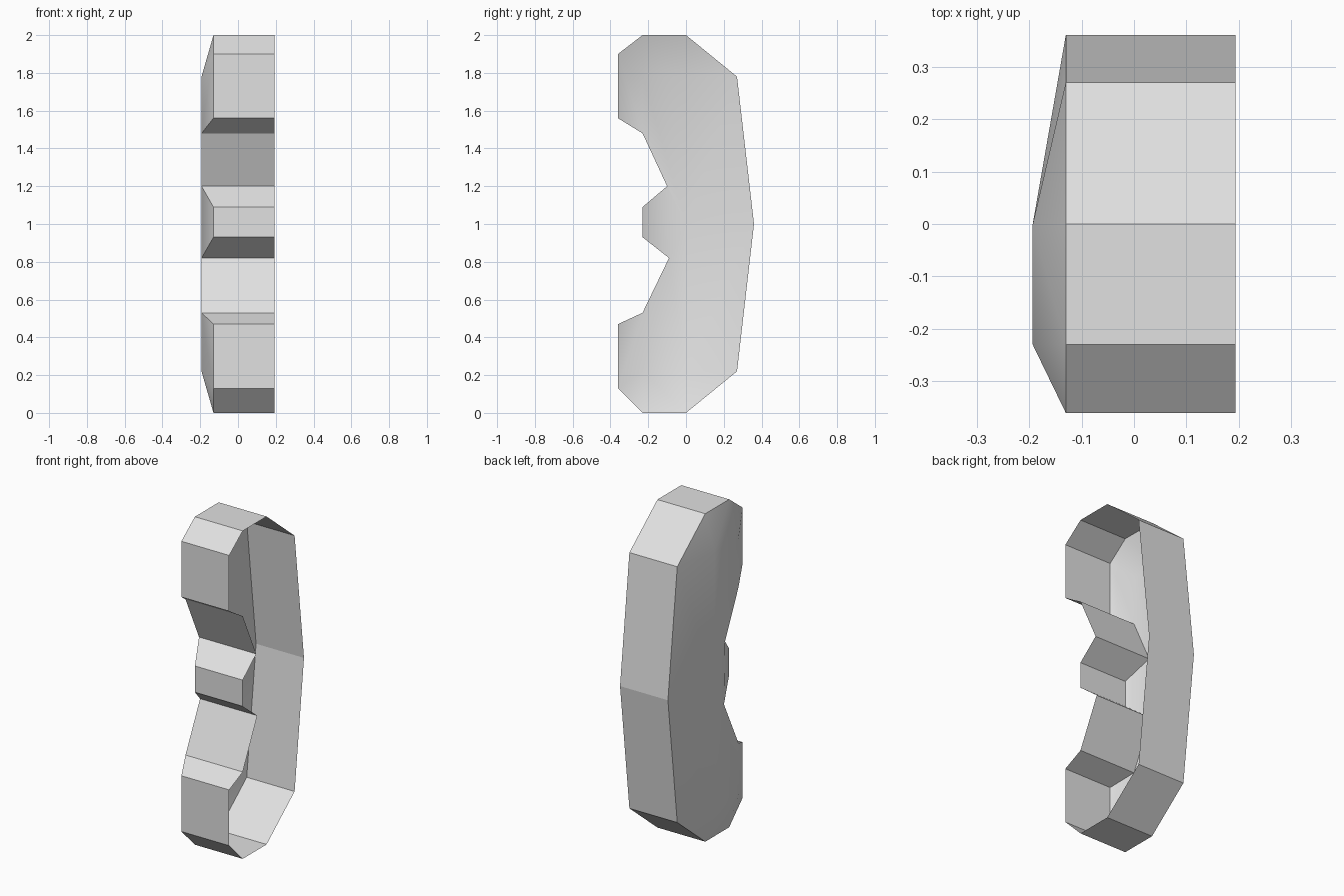
import bpy
import bmesh

cube = bpy.data.objects.get("Cube")
if cube:
    bpy.data.objects.remove(cube, do_unlink=True)

OPEN_X, EDGE_X, CAP_X = 0.193, -0.13, -0.193

# Side profile (y, z), from the top round the back to the notched front
profile = [
    (0, 2), (0.27, 1.78), (0.36, 1), (0.27, 0.22), (0, 0), (-0.23, 0),
    (-0.36, 0.13), (-0.36, 0.47), (-0.23, 0.53), (-0.09, 0.82),
    (-0.23, 0.93), (-0.23, 1.09), (-0.1, 1.2), (-0.23, 1.48),
    (-0.36, 1.56), (-0.36, 1.9), (-0.23, 2),
]
notch = {8, 9, 12, 13}  # profile points that reach the raised cap

# Raised plateau points of the cap
plateau = {"A": (0, 1.78), "B": (-0.23, 1.78), "I": (0, 1),
           "H": (0, 0.22), "G": (-0.23, 0.22)}

# Bevelled ring of the cap, then its flat middle
cap_faces = [
    (0, 1, "A"), (1, 2, "I", "A"), (2, 3, "H", "I"), (3, 4, "H"),
    (4, 5, "G", "H"), (5, 6, "G"), (6, 7, 8, "G"), (9, 10, 11, 12),
    (13, 14, 15, "B"), (15, 16, "B"), (16, 0, "A", "B"),
    ("A", "I", 12, 13, "B"), ("I", 9, 12), (8, 9, "I", "H", "G"),
]

bm = bmesh.new()
rim = [bm.verts.new((OPEN_X, y, z)) for y, z in profile]
cap = {i: bm.verts.new((CAP_X if i in notch else EDGE_X, y, z))
       for i, (y, z) in enumerate(profile)}
cap.update({k: bm.verts.new((CAP_X, y, z)) for k, (y, z) in plateau.items()})

# Flat outer wall, left open on the +x side
count = len(profile)
for i in range(count):
    j = (i + 1) % count
    bm.faces.new((rim[i], rim[j], cap[j], cap[i]))

# Smooth cap with a sharp border
caps = [bm.faces.new([cap[k] for k in keys]) for keys in cap_faces]
for face in caps:
    face.smooth = True
bmesh.ops.recalc_face_normals(bm, faces=bm.faces[:])
bm.normal_update()
if sum(f.normal.x for f in caps) > 0:
    bmesh.ops.reverse_faces(bm, faces=bm.faces[:])
for edge in bm.edges:
    if any(not f.smooth for f in edge.link_faces):
        edge.smooth = False

mesh = bpy.data.meshes.new("notched_shell")
bm.to_mesh(mesh)
bm.free()
shell = bpy.data.objects.new("notched_shell", mesh)
bpy.context.collection.objects.link(shell)

# Single light grey material
grey = bpy.data.materials.new("light_grey")
grey.use_nodes = True
colour = (0.75, 0.75, 0.75, 1)
grey.diffuse_color = colour
grey.node_tree.nodes["Principled BSDF"].inputs["Base Color"].default_value = colour
mesh.materials.append(grey)
